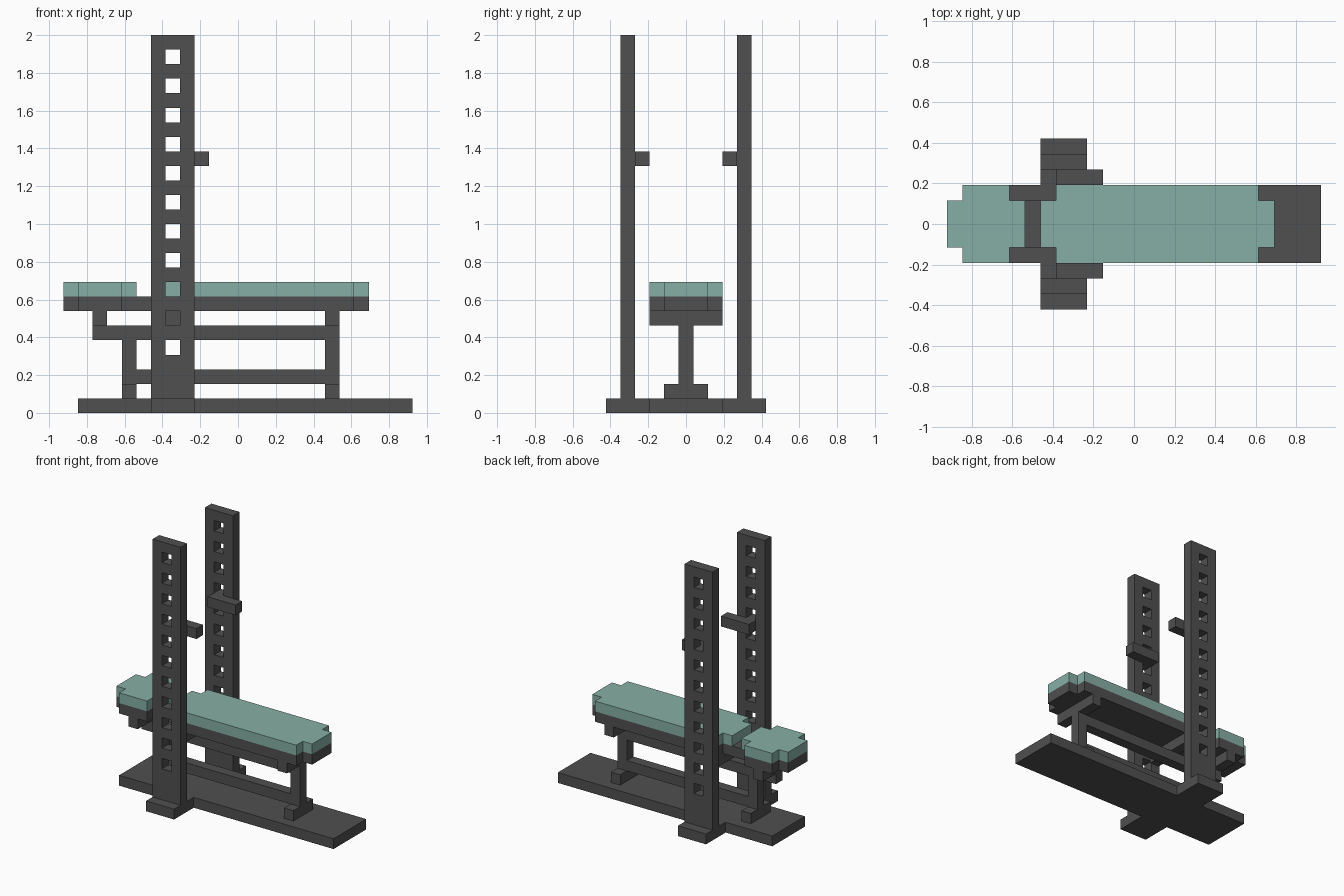
import bpy
import bmesh
from mathutils import Vector

cube = bpy.data.objects.get("Cube")
if cube:
    bpy.data.objects.remove(cube, do_unlink=True)

U = 2 / 26                                # one block of the grid
ORIGIN = Vector((-12 * U, -5.5 * U, 0))   # grid corner in world space


def material(name, rgb):
    mat = bpy.data.materials.new(name)
    mat.use_nodes = True
    mat.diffuse_color = (*rgb, 1)
    mat.node_tree.nodes["Principled BSDF"].inputs["Base Color"].default_value = (*rgb, 1)
    return mat


STEEL = material("dark steel", (0.08, 0.08, 0.08))
PADDING = material("sage padding", (0.24, 0.43, 0.375))


def world(x, y, z):
    return ORIGIN + Vector((x, y, z)) * U


def finish(bm, name, mat):
    bmesh.ops.recalc_face_normals(bm, faces=bm.faces[:])
    mesh = bpy.data.meshes.new(name)
    bm.to_mesh(mesh)
    bm.free()
    mesh.materials.append(mat)
    obj = bpy.data.objects.new(name, mesh)
    bpy.context.collection.objects.link(obj)
    return obj


def extrude(bm, faces, offset):
    result = bmesh.ops.extrude_face_region(bm, geom=faces)
    verts = [g for g in result["geom"] if isinstance(g, bmesh.types.BMVert)]
    bmesh.ops.translate(bm, verts=verts, vec=Vector(offset) * U)


def slab(name, outline, z0, z1, mat=STEEL):
    """Plate with the given top outline, in grid units."""
    bm = bmesh.new()
    face = bm.faces.new([bm.verts.new(world(x, y, z0)) for x, y in outline])
    extrude(bm, [face], (0, 0, z1 - z0))
    return finish(bm, name, mat)


def box(name, x0, x1, y0, y1, z0, z1, mat=STEEL):
    return slab(name, [(x0, y0), (x1, y0), (x1, y1), (x0, y1)], z0, z1, mat)


def notched(x0, x1):
    """Pad outline with one block cut from every corner."""
    return [(x0, 4), (x0 + 1, 4), (x0 + 1, 3), (x1 - 1, 3), (x1 - 1, 4), (x1, 4),
            (x1, 7), (x1 - 1, 7), (x1 - 1, 8), (x0 + 1, 8), (x0 + 1, 7), (x0, 7)]


def upright(name, y0):
    """Tall post with a row of square peg holes."""
    bm = bmesh.new()
    levels = [1] + list(range(4, 27))
    grid = {(x, z): bm.verts.new(world(x, y0, z)) for x in range(6, 10) for z in levels}
    for z0, z1 in zip(levels, levels[1:]):
        for x in range(6, 9):
            if x == 7 and z0 >= 4 and z0 % 2 == 0:
                continue
            bm.faces.new([grid[x, z0], grid[x + 1, z0], grid[x + 1, z1], grid[x, z1]])
    extrude(bm, bm.faces[:], (0, 1, 0))
    return finish(bm, name, STEEL)


# Cross-shaped floor plate
slab("base_plate", [(1, 3), (6, 3), (6, 0), (9, 0), (9, 3), (24, 3),
                    (24, 8), (9, 8), (9, 11), (6, 11), (6, 8), (1, 8)], 0, 1)

# Uprights and bar hooks on both sides
for side, post_y, hook_y in (("right", 1, 2), ("left", 9, 8)):
    upright(side + "_upright", post_y)
    box(side + "_bar_hook", 7, 10, hook_y, hook_y + 1, 17, 18)

# Bench legs with feet
for end, x in (("head", 4), ("foot", 18)):
    box(end + "_leg_foot", x, x + 1, 4, 7, 1, 2)
    box(end + "_leg", x, x + 1, 5, 6, 2, 5)

# Lengthwise beams
box("lower_beam", 5, 18, 5, 6, 2, 3)
box("upper_beam", 2, 19, 5, 6, 5, 6)

# Crossbars below the boards
for label, x in (("head", 2), ("middle", 7), ("foot", 18)):
    box(label + "_crossbar", x, x + 1, 3, 8, 6, 7)

# Boards and padding
for label, x0, x1 in (("head", 0, 5), ("main", 6, 21)):
    slab(label + "_board", notched(x0, x1), 7, 8)
    slab(label + "_pad", notched(x0, x1), 8, 9, PADDING)
box("board_link", 5, 6, 4, 7, 7, 8)
